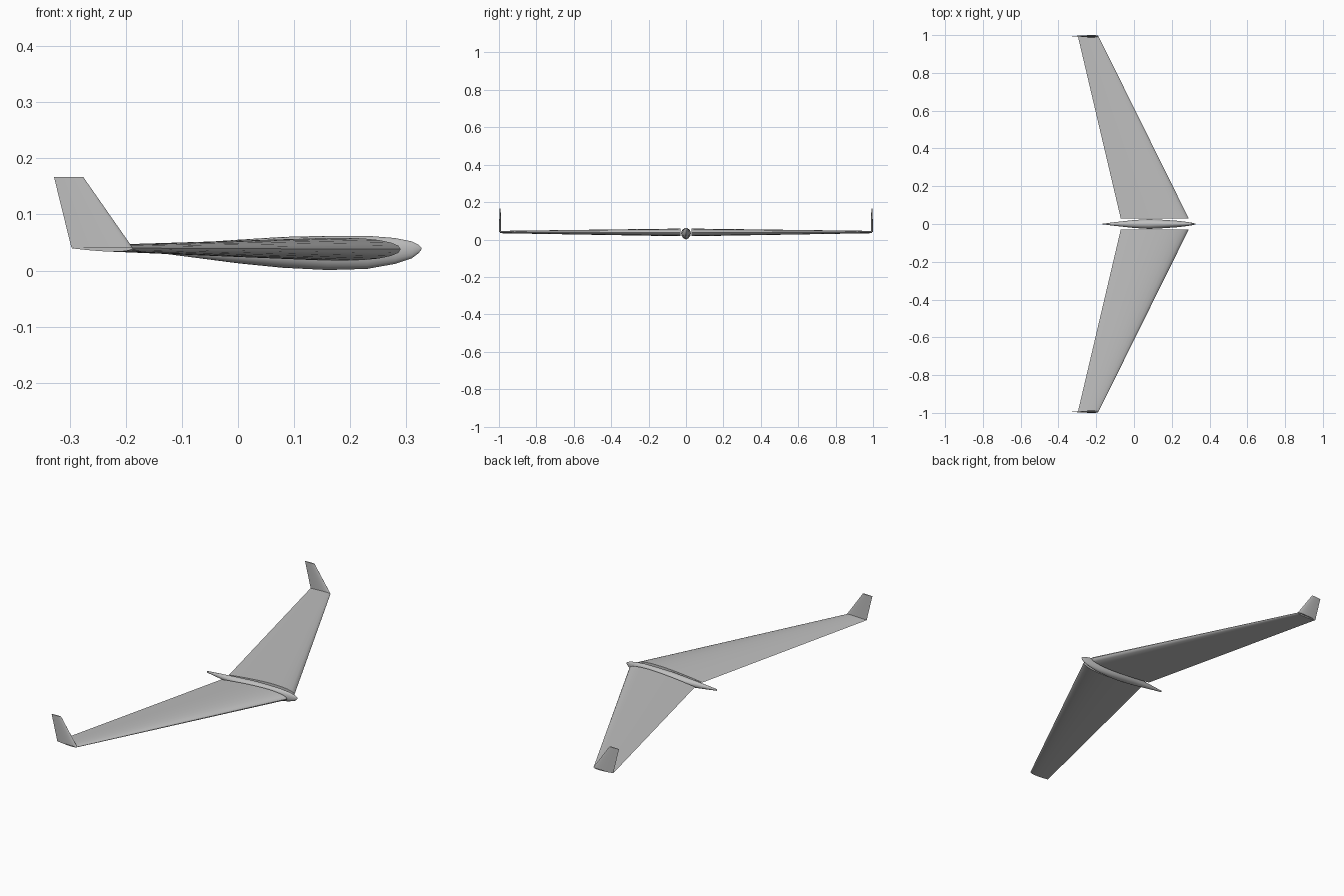
import bpy, bmesh, math

cube = bpy.data.objects.get("Cube")
if cube:
    bpy.data.objects.remove(cube, do_unlink=True)

grey = bpy.data.materials.new("light_grey")
grey.use_nodes = True
COLOUR = (0.52, 0.52, 0.52, 1)
grey.diffuse_color = COLOUR
grey.node_tree.nodes["Principled BSDF"].inputs["Base Color"].default_value = COLOUR


def loft(name, rings):
    """Skin a list of closed rings, cap both ends and shade smooth."""
    bm = bmesh.new()
    rows = [[bm.verts.new(p) for p in ring] for ring in rings]
    n = len(rows[0])
    for a, b in zip(rows, rows[1:]):
        for i in range(n):
            j = (i + 1) % n
            bm.faces.new((a[i], a[j], b[j], b[i]))
    bm.faces.new(rows[0])
    bm.faces.new(rows[-1])
    bmesh.ops.recalc_face_normals(bm, faces=bm.faces)
    mesh = bpy.data.meshes.new(name)
    bm.to_mesh(mesh)
    bm.free()
    mesh.materials.append(grey)
    obj = bpy.data.objects.new(name, mesh)
    bpy.context.collection.objects.link(obj)
    bpy.ops.object.select_all(action='DESELECT')
    obj.select_set(True)
    bpy.context.view_layer.objects.active = obj
    bpy.ops.object.shade_smooth_by_angle(angle=math.radians(40))
    return obj


def airfoil(front, back, thick, steps=14):
    """Symmetric airfoil as (x, offset) pairs, trailing edge to nose and back."""
    def half(s):
        return 5 * thick * (0.2969 * math.sqrt(s) - 0.126 * s - 0.3516 * s**2
                            + 0.2843 * s**3 - 0.1015 * s**4)
    pts = []
    for k in range(2 * steps):
        s = (1 + math.cos(math.pi * k / steps)) / 2
        pts.append((front + (back - front) * s, half(s) * (1 if k <= steps else -1)))
    return pts


# Fuselage stations: x, half width, bottom, top
STATIONS = [
    (-0.17, 0.001, 0.035, 0.043), (-0.1, 0.010, 0.026, 0.048),
    (0.0, 0.021, 0.013, 0.055), (0.08, 0.026, 0.005, 0.060),
    (0.16, 0.022, 0.001, 0.062), (0.23, 0.017, 0.003, 0.062),
    (0.28, 0.011, 0.012, 0.058), (0.31, 0.006, 0.022, 0.052),
    (0.322, 0.003, 0.031, 0.046), (0.327, 0.0005, 0.038, 0.041),
]
SIDES = 20
body = []
for x, w, low, high in STATIONS:
    body.append([(x, w * math.cos(math.tau * k / SIDES),
                  (low + high) / 2 + (high - low) / 2 * math.sin(math.tau * k / SIDES))
                 for k in range(SIDES)])
loft("fuselage", body)

# Swept wings and upright winglets, mirrored across the fuselage
for side, label in ((1, "left"), (-1, "right")):
    root = airfoil(0.29, -0.07, 0.041)
    tip = airfoil(-0.188, -0.297, 0.0125)
    loft(label + "_wing", [
        [(x, side * 0.029, 0.038 + t) for x, t in root],
        [(x, side * 0.994, 0.040 + t) for x, t in tip]])

    top = airfoil(-0.276, -0.328, 0.006)
    loft(label + "_winglet", [
        [(x, side * (0.994 + t), 0.041) for x, t in tip],
        [(x, side * (0.994 + t), 0.167) for x, t in top]])
